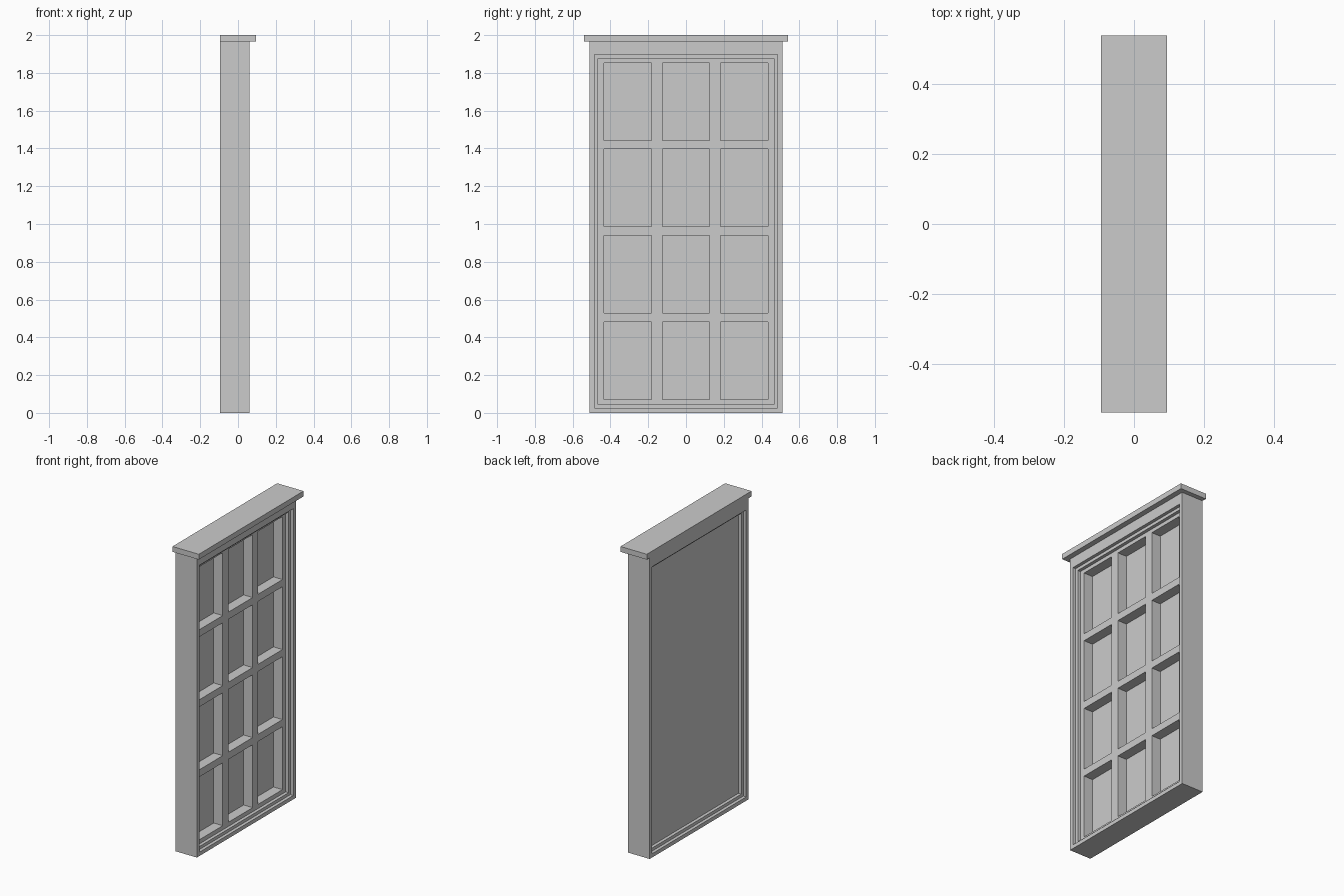
import bpy, bmesh

if "Cube" in bpy.data.objects:
    bpy.data.objects.remove(bpy.data.objects["Cube"])


def lattice(name, ys, zs, x0, x1, is_hole=lambda i, j: False):
    """Slab in the YZ plane from x0 to x1, divided at ys/zs, with open cells."""
    bm = bmesh.new()
    grid = [[bm.verts.new((x0, y, z)) for z in zs] for y in ys]
    for i in range(len(ys) - 1):
        for j in range(len(zs) - 1):
            if not is_hole(i, j):
                bm.faces.new((grid[i][j], grid[i + 1][j], grid[i + 1][j + 1], grid[i][j + 1]))
    res = bmesh.ops.extrude_face_region(bm, geom=bm.faces[:], use_keep_orig=True)
    moved = [g for g in res["geom"] if isinstance(g, bmesh.types.BMVert)]
    bmesh.ops.translate(bm, verts=moved, vec=(x1 - x0, 0, 0))
    bmesh.ops.recalc_face_normals(bm, faces=bm.faces[:])
    mesh = bpy.data.meshes.new(name)
    bm.to_mesh(mesh)
    bm.free()
    ob = bpy.data.objects.new(name, mesh)
    bpy.context.collection.objects.link(ob)
    return ob


def centre(i, j):
    return i == 1 and j == 1


BACK, FRONT, STEP = -0.095, 0.06, 0.021

# Outer casing and the overhanging cap, flush at the back
lattice("casing", [-0.51, -0.485, 0.485, 0.51], [0, 0.025, 1.897, 1.965], BACK, FRONT, centre)
lattice("cap", [-0.54, 0.54], [1.965, 2.0], BACK, 0.095)

# Stepped inner frame
lattice("inner_frame", [-0.485, -0.465, 0.465, 0.485], [0.025, 0.045, 1.877, 1.897],
        BACK + STEP, FRONT - STEP, centre)

# Sash with 3 x 4 pane openings
ys, zs = [-0.465], [0.045]
for c in (-0.308, 0, 0.308):
    ys += [c - 0.125, c + 0.125]
for k in range(4):
    z = 0.072 + 0.457 * k
    zs += [z, z + 0.41]
ys.append(0.465)
zs.append(1.877)
glass_front = -0.047
lattice("sash", ys, zs, glass_front, FRONT - 2 * STEP, lambda i, j: i % 2 == 1 and j % 2 == 1)

# Flat panel behind the panes
lattice("back_panel", [-0.465, 0.465], [0.045, 1.877], BACK + 2 * STEP, glass_front)
